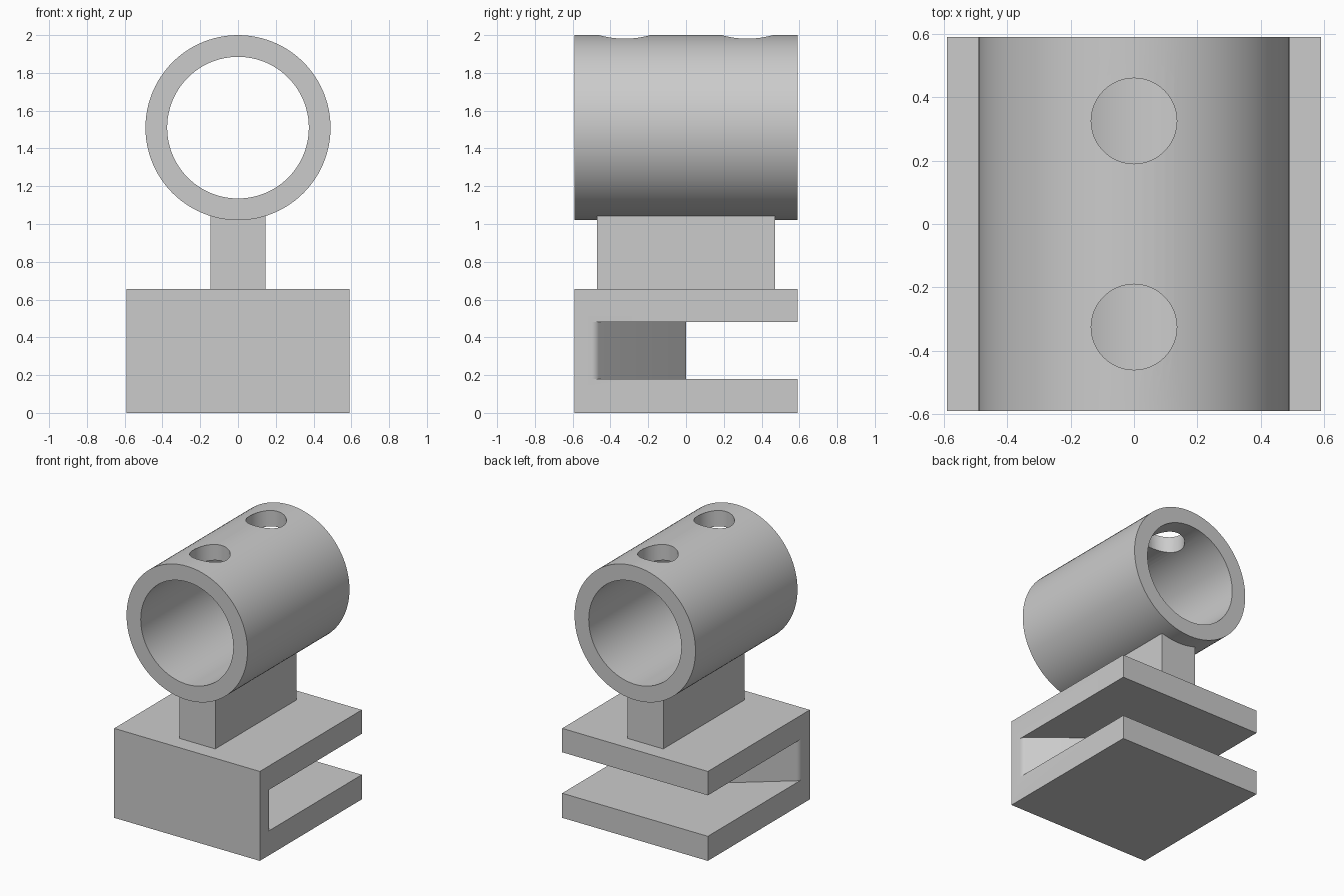
import bpy
import bmesh
from math import sin, cos, radians, pi

cube = bpy.data.objects.get("Cube")
if cube:
    bpy.data.objects.remove(cube, do_unlink=True)

GREY = (0.6, 0.6, 0.6, 1.0)
grey = bpy.data.materials.new("plain grey")
grey.use_nodes = True
grey.diffuse_color = GREY
grey.node_tree.nodes["Principled BSDF"].inputs["Base Color"].default_value = GREY


def prism(name, outline, depth, to_world):
    """Extrude a closed 2D outline; to_world maps (u, v, w) to a point."""
    bm = bmesh.new()
    rings = [[bm.verts.new(to_world(u, v, w)) for u, v in outline] for w in depth]
    n = len(outline)
    bm.faces.new(rings[0])
    bm.faces.new(rings[1])
    for i in range(n):
        j = (i + 1) % n
        bm.faces.new((rings[0][i], rings[0][j], rings[1][j], rings[1][i]))
    bmesh.ops.recalc_face_normals(bm, faces=bm.faces)
    mesh = bpy.data.meshes.new(name)
    bm.to_mesh(mesh)
    bm.free()
    mesh.materials.append(grey)
    obj = bpy.data.objects.new(name, mesh)
    bpy.context.collection.objects.link(obj)
    return obj


def upright(u, v, w):
    return (u, v, w)


def along_y(u, v, w):
    return (u, w, v)


def rectangle(x, y):
    return [(-x, -y), (x, -y), (x, y), (-x, y)]


def circle(r, cx=0, cy=0, n=96):
    return [(cx + r * cos(2 * pi * i / n), cy + r * sin(2 * pi * i / n)) for i in range(n)]


def cut(obj, cutter):
    """Subtract the cutter from the object and discard it."""
    mod = obj.modifiers.new("cut", 'BOOLEAN')
    mod.operation = 'DIFFERENCE'
    mod.solver = 'EXACT'
    mod.object = cutter
    bpy.context.view_layer.objects.active = obj
    bpy.ops.object.modifier_apply(modifier=mod.name)
    bpy.data.objects.remove(cutter, do_unlink=True)


def smooth(obj):
    bpy.ops.object.select_all(action='DESELECT')
    obj.select_set(True)
    bpy.context.view_layer.objects.active = obj
    bpy.ops.object.shade_smooth_by_angle(angle=radians(30))


# Base block with a slot open at the back, ending in a wedge-shaped wall
HALF = 0.59
base = prism("base_block", rectangle(HALF, HALF), (0, 0.655), upright)
r = 0.05
side = [(HALF - r + r * cos(radians(a)), -0.5 + r * sin(radians(a)))
        for a in range(0, 51, 10)]
right_half = [(0.8, 0.8), (0.8, -0.5)] + side
left_half = [(-x, y) for x, y in reversed(right_half)]
slot = prism("slot_cutter", right_half + [(0, 0)] + left_half, (0.18, 0.48), upright)
cut(base, slot)
smooth(base)

# Post carrying the tube
prism("post", rectangle(0.145, 0.47), (0.655, 1.08), upright)

# Horizontal tube with two holes through its top wall
AXIS = 1.51
tube = prism("tube", circle(0.49, 0, AXIS), (-HALF, HALF), along_y)
cut(tube, prism("bore_cutter", circle(0.375, 0, AXIS), (-0.8, 0.8), along_y))
for y in (-0.325, 0.325):
    cut(tube, prism("hole_cutter", circle(0.135, 0, y, 64), (AXIS, 2.2), upright))
smooth(tube)
